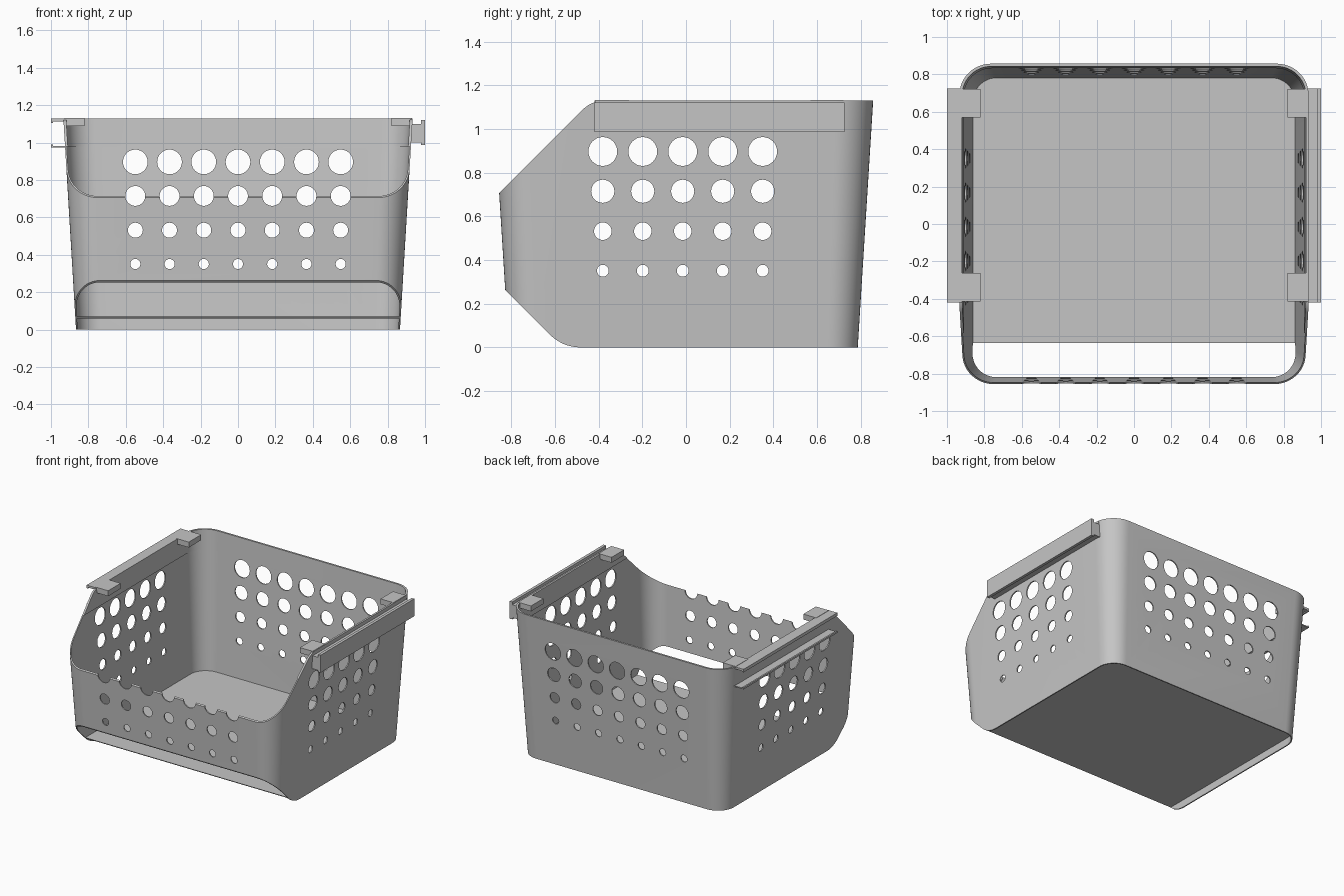
import bpy, bmesh, math
from mathutils import Vector, Matrix

cube = bpy.data.objects.get("Cube")
if cube:
    bpy.data.objects.remove(cube, do_unlink=True)

HEIGHT, WALL, LIP, MID_Y, LIP_Z = 1.13, 0.009, 0.015, -0.0125, 0.98

grey = bpy.data.materials.new("grey plastic")
grey.use_nodes = True
grey.diffuse_color = (0.56, 0.56, 0.56, 1)
grey.node_tree.nodes["Principled BSDF"].inputs["Base Color"].default_value = (0.56, 0.56, 0.56, 1)


def make_object(name, bm):
    bmesh.ops.recalc_face_normals(bm, faces=bm.faces)
    mesh = bpy.data.meshes.new(name)
    bm.to_mesh(mesh)
    bm.free()
    mesh.materials.append(grey)
    obj = bpy.data.objects.new(name, mesh)
    bpy.context.collection.objects.link(obj)
    return obj


def ring(z, inset):
    """Rounded rectangle of the tapered basket at height z."""
    hx, hy = 0.866 + 0.06 * z - inset, 0.799 + 0.0625 * z - inset
    r = 0.135 + 0.03 * z - inset
    points, steps = [], 12
    for q, (sx, sy) in enumerate(((1, 1), (-1, 1), (-1, -1), (1, -1))):
        for i in range(steps + 1):
            a = math.pi / 2 * (q + i / steps)
            points.append((sx * (hx - r) + r * math.cos(a),
                           MID_Y + sy * (hy - r) + r * math.sin(a), z))
    return points


def loft(name, rings):
    bm = bmesh.new()
    loops = [[bm.verts.new(p) for p in pts] for pts in rings]
    n = len(loops[0])
    for low, high in zip(loops, loops[1:]):
        for i in range(n):
            j = (i + 1) % n
            bm.faces.new((low[i], low[j], high[j], high[i]))
    bm.faces.new(loops[0][::-1])
    bm.faces.new(loops[-1])
    return make_object(name, bm)


def prism(name, profile, half=1.2):
    """Extrude a (y, z) outline along x."""
    return loft(name, [[(x, y, z) for y, z in profile] for x in (-half, half)])


def bend(a, corner, b, steps=10):
    a, corner, b = Vector(a), Vector(corner), Vector(b)
    return [a.lerp(corner, i / steps).lerp(corner.lerp(b, i / steps), i / steps)
            for i in range(steps + 1)]


def boolean(target, cutter, operation):
    mod = target.modifiers.new("cut", "BOOLEAN")
    mod.operation, mod.solver, mod.object = operation, "EXACT", cutter
    bpy.context.view_layer.objects.active = target
    bpy.ops.object.modifier_apply(modifier=mod.name)
    bpy.data.objects.remove(cutter, do_unlink=True)


def hole_cutter(name, columns, axis):
    """Rows of round holes that grow towards the rim."""
    bm = bmesh.new()
    for z, r in ((0.897, 0.066), (0.715, 0.053), (0.532, 0.04), (0.351, 0.027)):
        for c in range(columns):
            u = (c - (columns - 1) / 2) * 0.183
            if axis == "X":
                mat = Matrix.Translation((0, u - 0.015, z)) @ Matrix.Rotation(math.pi / 2, 4, "Y")
            else:
                mat = Matrix.Translation((u, 0, z)) @ Matrix.Rotation(math.pi / 2, 4, "X")
            bmesh.ops.create_cone(bm, cap_ends=True, segments=32, radius1=r,
                                  radius2=r, depth=2.4, matrix=mat)
    return make_object(name, bm)


def boxes(name, spans):
    bm = bmesh.new()
    for (x0, x1), (y0, y1), (z0, z1) in spans:
        mat = (Matrix.Translation(((x0 + x1) / 2, (y0 + y1) / 2, (z0 + z1) / 2))
               @ Matrix.Diagonal((x1 - x0, y1 - y0, z1 - z0, 1)))
        bmesh.ops.create_cube(bm, size=1, matrix=mat)
    return make_object(name, bm)


# Side outline: sloped mouth above, chamfered toe below
toe = bend((-0.625, 0.06), (-0.565, 0), (-0.48, 0))
mouth = bend((-0.37, HEIGHT), (-0.432, HEIGHT), (-0.475, HEIGHT - 0.043))
outline = ([Vector((-1.0635, 0.4985))] + toe
           + [Vector((1.2, 0)), Vector((1.2, HEIGHT))] + mouth)

# Thin tapered wall with a thicker band under the rim
walls = loft("basket_walls", [ring(-0.05, 0), ring(HEIGHT + 0.05, 0)])
boolean(walls, loft("inner_cutter", [ring(-0.1, WALL), ring(LIP_Z, WALL),
                                     ring(LIP_Z, LIP), ring(1.3, LIP)]), "DIFFERENCE")
boolean(walls, prism("outline_cutter", outline), "INTERSECT")
boolean(walls, hole_cutter("side_holes", 5, "X"), "DIFFERENCE")
boolean(walls, hole_cutter("front_back_holes", 7, "Y"), "DIFFERENCE")

# Flat floor sheet raised inside the skirt, its front edge cut by the slope
floor = loft("basket_floor", [ring(0.06, WALL / 2), ring(0.07, WALL / 2)])
boolean(floor, prism("floor_trim", outline), "INTERSECT")

# Connecting rails: T-shaped on one side, channel on the other
RAIL_Y = (-0.42, 0.725)
boxes("left_t_rail", [
    ((0.919, 0.985), RAIL_Y, (1.0, 1.1)),
    ((0.978, 1.0), RAIL_Y, (0.987, 1.122)),
])
boxes("right_channel_rail", [
    ((-1.0, -0.919), RAIL_Y, (1.114, HEIGHT)),
    ((-1.0, -0.917), RAIL_Y, (0.975, 0.983)),
    ((-1.0, -0.988), RAIL_Y, (1.106, 1.12)),
    ((-1.0, -0.988), RAIL_Y, (0.977, 0.989)),
])

# Hook tabs reaching over the rim
for side, sign in (("left", 1), ("right", -1)):
    xs = tuple(sorted((sign * 0.82, sign * 0.93)))
    boxes(side + "_rim_tabs", [(xs, ys, (1.09, HEIGHT + 0.002))
                               for ys in ((-0.415, -0.262), (0.57, 0.722))])

# Smooth the round corners, keep edges crisp
bpy.ops.object.select_all(action="DESELECT")
for obj in (walls, floor):
    obj.select_set(True)
bpy.context.view_layer.objects.active = walls
bpy.ops.object.shade_smooth_by_angle(angle=math.radians(30))
